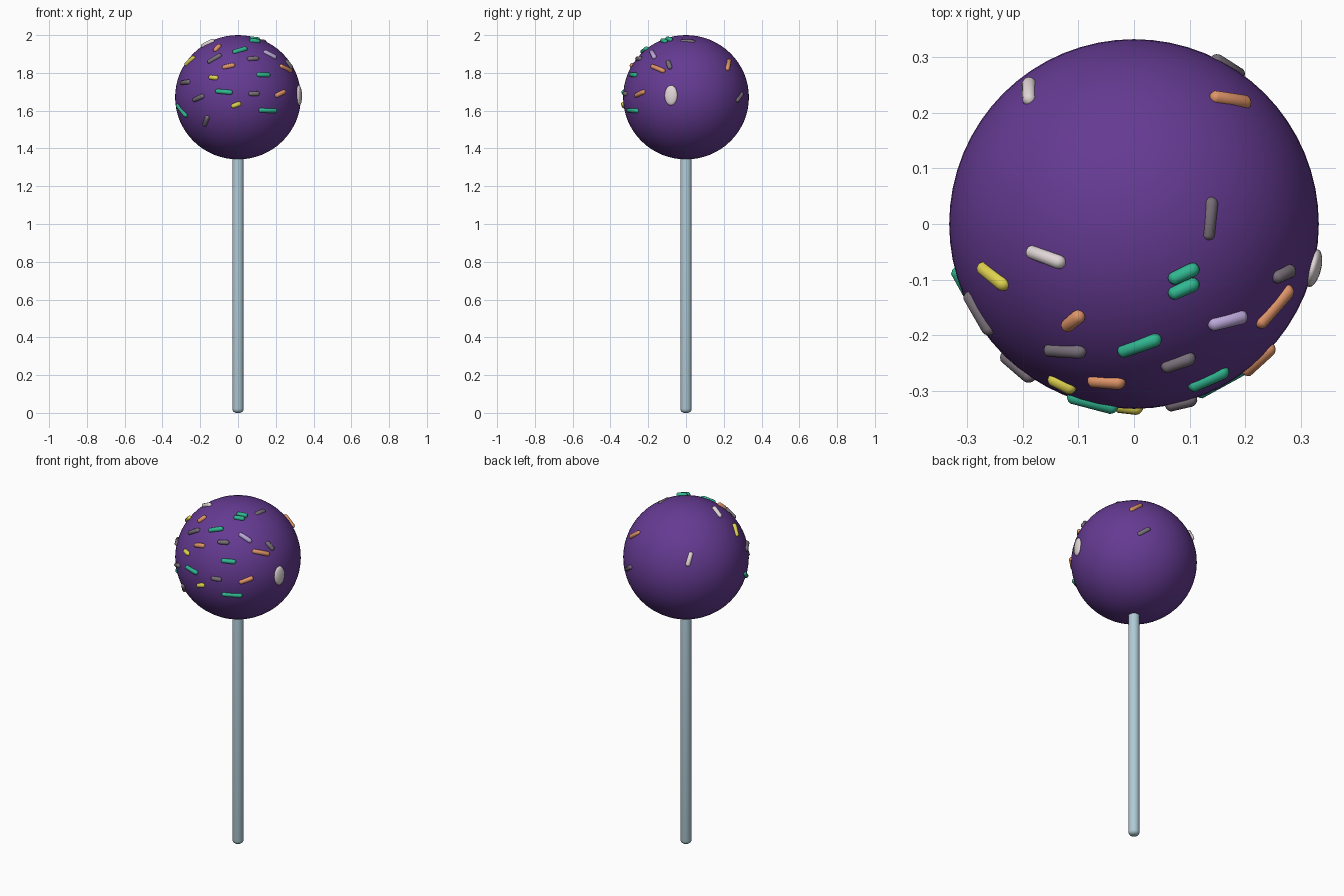
import bpy, bmesh
from math import cos, sin, radians, sqrt
from mathutils import Vector, Matrix

cube = bpy.data.objects.get("Cube")
if cube:
    bpy.data.objects.remove(cube)

RADIUS = 0.333
HEIGHT = 0.329                      # the ball is very slightly flattened
CENTRE = Vector((0, 0, 2 - HEIGHT))


def material(name, *rgb):
    mat = bpy.data.materials.new(name)
    mat.use_nodes = True
    mat.diffuse_color = (*rgb, 1)
    mat.node_tree.nodes["Principled BSDF"].inputs["Base Color"].default_value = (*rgb, 1)
    return mat


colours = {
    "purple": material("purple icing", .13, .043, .29),
    "blue": material("pale blue stick", .43, .59, .67),
    "green": material("green sugar", .03, .47, .28),
    "orange": material("orange sugar", .74, .30, .14),
    "yellow": material("yellow sugar", .75, .65, .08),
    "white": material("white sugar", .75, .67, .68),
    "lilac": material("lilac sugar", .50, .39, .70),
    "grey": material("grey sugar", .19, .16, .19),
}


def finish(bm, name, colour):
    """Turn a bmesh into a smooth, coloured object."""
    for face in bm.faces:
        face.smooth = True
    mesh = bpy.data.meshes.new(name)
    bm.to_mesh(mesh)
    bm.free()
    obj = bpy.data.objects.new(name, mesh)
    bpy.context.collection.objects.link(obj)
    mesh.materials.append(colours[colour])
    return obj


def frame(normal, along, location):
    """Matrix with local x along the surface and local z pointing outwards."""
    side = normal.cross(along)
    rotation = Matrix((along, side, normal)).transposed().to_4x4()
    return Matrix.Translation(location) @ rotation


def sprinkle(name, colour, point, along, length, thick=0.013):
    """Capsule that bends along the ball, half sunk into the icing."""
    normal = point.normalized()
    along = (along - normal * along.dot(normal)).normalized()
    bm = bmesh.new()
    bmesh.ops.create_uvsphere(bm, u_segments=12, v_segments=8, radius=thick)
    bmesh.ops.rotate(bm, verts=bm.verts, matrix=Matrix.Rotation(radians(90), 3, "Y"))
    half = max(length / 2 - thick, 0)
    for v in bm.verts:
        v.co.x += half if v.co.x > -thick / 100 else -half
        v.co.z -= v.co.x ** 2 / (2 * RADIUS)
    bm.transform(frame(normal, along, CENTRE + point))
    return finish(bm, name, colour)


def from_top(x, y, angle):
    """Point and tangent on the upper half, given in plan."""
    p = Vector((x, y, sqrt(max(RADIUS ** 2 - x * x - y * y, 0.0004))))
    d = Vector((cos(radians(angle)), sin(radians(angle)), 0))
    d.z = -p.dot(d) / p.z
    return p, d


def from_front(x, z, angle):
    """Point and tangent on the front half, given in elevation."""
    z -= CENTRE.z
    p = Vector((x, -sqrt(max(RADIUS ** 2 - x * x - z * z, 0.0004)), z))
    d = Vector((cos(radians(angle)), 0, sin(radians(angle))))
    d.y = -p.dot(d) / p.y
    return p, d


# Cake ball
bm = bmesh.new()
bmesh.ops.create_uvsphere(bm, u_segments=64, v_segments=32, radius=RADIUS)
bmesh.ops.scale(bm, verts=bm.verts, vec=(1, 1, HEIGHT / RADIUS))
bmesh.ops.translate(bm, verts=bm.verts, vec=CENTRE)
finish(bm, "cake_ball", "purple")

# Stick with rounded ends
bm = bmesh.new()
top = CENTRE.z - 0.2
bmesh.ops.create_cone(bm, cap_ends=True, segments=32, radius1=0.03, radius2=0.03, depth=top)
bmesh.ops.translate(bm, verts=bm.verts, vec=(0, 0, top / 2))
rims = [e for e in bm.edges if abs(e.verts[0].co.z - e.verts[1].co.z) < 0.01]
bmesh.ops.bevel(bm, geom=rims, offset=0.022, segments=5, profile=0.5, affect="EDGES")
finish(bm, "stick", "blue")

# Sprinkles on the crown and back: x, y, angle, length
crown = {
    "white": [(-.16, -.06, -20, .08), (-.19, .24, 90, .08)],
    "orange": [(-.11, -.175, 40, .055), (.255, -.15, 50, .1),
               (-.05, -.285, -3, .07), (.175, .225, -10, .09)],
    "green": [(.01, -.22, 20, .085), (.09, -.09, 25, .06),
              (.09, -.117, 25, .06), (.135, -.28, 25, .08)],
    "lilac": [(.17, -.175, 15, .08)],
    "yellow": [(-.255, -.095, -38, .08)],
    "grey": [(.08, -.25, 20, .065), (-.125, -.23, -2, .085), (.27, -.09, 25, .06)],
}
# Sprinkles on the front: x, z, angle, length
front = {
    "yellow": [(-.13, 1.775, -5, .055), (-.01, 1.63, 20, .055)],
    "grey": [(-.28, 1.75, 8, .09), (-.21, 1.667, 25, .08),
             (.085, 1.69, 0, .06), (-.17, 1.545, 70, .07)],
    "green": [(-.075, 1.7, -5, .095), (.16, 1.6, -2, .11), (-.3, 1.6, -50, .12)],
    "orange": [(.225, 1.69, 25, .08)],
}
for zone, table, place in (("crown", crown, from_top), ("front", front, from_front)):
    for colour, rows in table.items():
        for i, (u, v, angle, length) in enumerate(rows):
            point, along = place(u, v, angle)
            sprinkle(f"{zone}_{colour}_sprinkle_{i + 1}", colour, point, along, length)

# Nearly buried sprinkles on top and behind
point, along = from_top(.14, .01, 85)
sprinkle("sunken_sprinkle", "grey", point * 0.975, along, .08)
point = Vector((.17, .285, 0)).normalized() * RADIUS
sprinkle("back_sprinkle", "grey", point * 0.99, Vector((-.5, .3, .4)), .08)

# Flat sugar drop on the left side
normal = Vector((.325, -.08, .01)).normalized()
along = Vector((0, 0, 1))
along = (along - normal * along.dot(normal)).normalized()
bm = bmesh.new()
bmesh.ops.create_uvsphere(bm, u_segments=20, v_segments=10, radius=1)
bmesh.ops.scale(bm, verts=bm.verts, vec=(.054, .035, .014))
bm.transform(frame(normal, along, CENTRE + normal * RADIUS))
finish(bm, "sugar_drop", "white")
